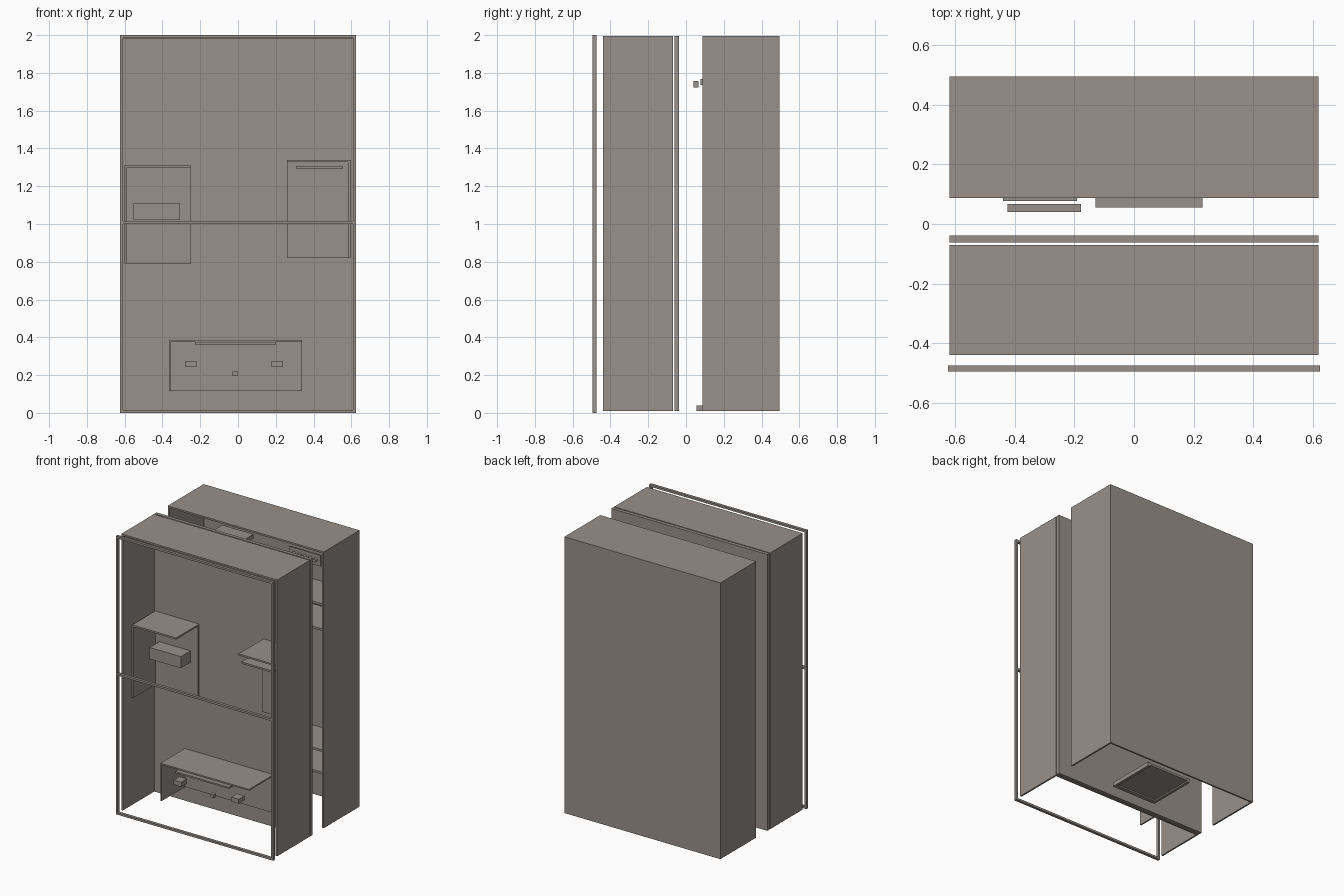
import bpy

cube = bpy.data.objects.get("Cube")
if cube:
    bpy.data.objects.remove(cube, do_unlink=True)

mat = bpy.data.materials.new("warm grey")
mat.use_nodes = True
colour = (0.32, 0.28, 0.25, 1)
mat.diffuse_color = colour
mat.node_tree.nodes["Principled BSDF"].inputs["Base Color"].default_value = colour


def box(name, x, y, z):
    """Box from its (low, high) range on each axis."""
    bpy.ops.mesh.primitive_cube_add(size=1)
    ob = bpy.context.object
    ob.name = name
    ob.location = [(a + b) / 2 for a, b in (x, y, z)]
    ob.scale = [b - a for a, b in (x, y, z)]
    bpy.ops.object.transform_apply(location=True, rotation=False, scale=True)
    ob.data.materials.append(mat)
    return ob


def shell(name, x, y, z, sides, t):
    """Back and top panels with the chosen side panels; front and bottom stay open."""
    box(name + "_back", x, (y[1] - t, y[1]), z)
    box(name + "_top", x, (y[0], y[1] - t), (z[1] - t, z[1]))
    inner_y, inner_z = (y[0], y[1] - t), (z[0], z[1] - t)
    if "right" in sides:
        box(name + "_right_side", (x[0], x[0] + t), inner_y, inner_z)
    if "left" in sides:
        box(name + "_left_side", (x[1] - t, x[1]), inner_y, inner_z)


# Front frame with a middle rail
FRONT = (-0.495, -0.475)
for side, x in (("right", -0.625), ("left", 0.61)):
    box("frame_post_" + side, (x, x + 0.015), FRONT, (0, 2))
for part, z in (("bottom", 0), ("middle", 1.0), ("top", 1.985)):
    box("frame_rail_" + part, (-0.61, 0.61), FRONT, (z, z + 0.015))

# Front case, divider panel and rear case
WIDE, TALL = (-0.62, 0.62), (0.01, 1.995)
shell("front_case", WIDE, (-0.44, -0.07), TALL, ("left", "right"), 0.012)
box("divider_panel", WIDE, (-0.062, -0.038), TALL)
shell("rear_case", WIDE, (0.088, 0.495), TALL, ("left", "right"), 0.012)

# Right cabinet with its drawer block
DEPTH = (-0.345, -0.083)
shell("right_cabinet", (-0.6, -0.25), DEPTH, (0.79, 1.31), ("right",), 0.012)
box("drawer_block", (-0.555, -0.308), (-0.21, -0.1), (1.025, 1.108))

# Left cabinet with its sliding tray
shell("left_cabinet", (0.26, 0.595), (-0.365, -0.083), (0.82, 1.34), ("left",), 0.012)
box("sliding_tray", (0.308, 0.555), (-0.4, -0.1), (1.295, 1.308))

# Low cabinet with shelf and pegs
shell("low_cabinet", (-0.365, 0.34), (-0.36, -0.083), (0.115, 0.385), ("right",), 0.01)
box("low_shelf", (-0.228, 0.2), (-0.39, -0.1), (0.363, 0.374))
for side, x in (("right", -0.28), ("left", 0.177)):
    box("peg_" + side, (x, x + 0.06), (-0.33, -0.265), (0.242, 0.275))
box("centre_peg", (-0.028, -0.002), (-0.275, -0.245), (0.196, 0.22))

# Upper shelf and tray in the rear case
box("rear_upper_shelf", (-0.44, -0.192), (0.077, 0.45), (1.737, 1.767))
box("rear_upper_tray", (-0.425, -0.178), (0.04, 0.067), (1.722, 1.757))

# Floor tray in the rear case
box("floor_tray", (-0.11, 0.21), (0.085, 0.42), (0.02, 0.035))
box("floor_tray_front", (-0.13, 0.23), (0.055, 0.085), (0.01, 0.04))
for side, x in (("right", -0.13), ("left", 0.21)):
    box("floor_tray_rim_" + side, (x, x + 0.02), (0.085, 0.42), (0.01, 0.04))

# Control panel with knobs
box("control_panel", (0.33, 0.58), (0.11, 0.12), (1.87, 1.95))
for i in range(5):
    bpy.ops.mesh.primitive_cylinder_add(vertices=16, radius=0.014, depth=0.02,
                                        location=(0.37 + i * 0.043, 0.1, 1.91),
                                        rotation=(1.5708, 0, 0))
    knob = bpy.context.object
    knob.name = "knob_%d" % (i + 1)
    knob.data.materials.append(mat)
    bpy.ops.object.shade_smooth_by_angle()

# Rear shelves
for i, z in enumerate((0.33, 0.49, 1.36, 1.54)):
    box("rear_shelf_%d" % (i + 1), (0.26, 0.6), (0.2, 0.483), (z, z + 0.015))
